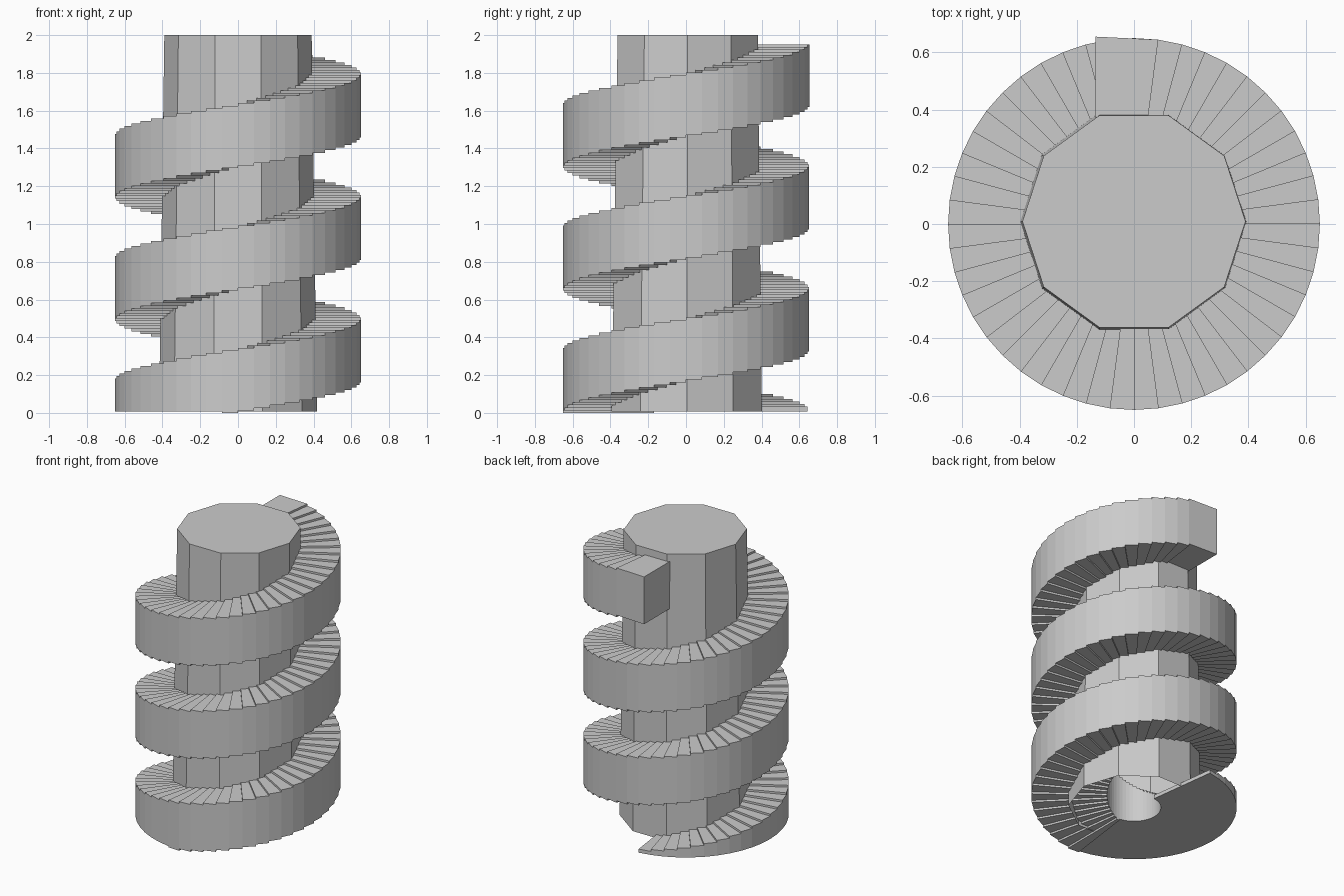
import bpy
import bmesh
from math import radians, cos, sin

cube = bpy.data.objects.get("Cube")
if cube:
    bpy.data.objects.remove(cube, do_unlink=True)

GREY = (0.6, 0.6, 0.6, 1.0)
grey = bpy.data.materials.new("plain grey")
grey.use_nodes = True
grey.diffuse_color = GREY
grey.node_tree.nodes["Principled BSDF"].inputs["Base Color"].default_value = GREY

INNER, OUTER = 0.17, 0.65      # radii of the stair
STEP_ANGLE = 7.5               # degrees per step
RISE, DEPTH = 0.0135, 0.33     # step rise and step block height
FLOOR = 0.008                  # lowest steps are cut off here
FIRST, LAST = -22, 120         # step 0 is the first uncut one
START = 262.5


def make_object(name, bm):
    bmesh.ops.recalc_face_normals(bm, faces=bm.faces)
    mesh = bpy.data.meshes.new(name)
    bm.to_mesh(mesh)
    bm.free()
    mesh.materials.append(grey)
    obj = bpy.data.objects.new(name, mesh)
    bpy.context.collection.objects.link(obj)
    return obj


def polar(radius, degrees):
    a = radians(degrees)
    return radius * cos(a), radius * sin(a)


def prism(bm, outline, low, high):
    """Closed upright block over a plan outline."""
    base = [bm.verts.new((x, y, low)) for x, y in outline]
    top = [bm.verts.new((x, y, high)) for x, y in outline]
    bm.faces.new(base[::-1])
    bm.faces.new(top)
    n = len(outline)
    for i in range(n):
        j = (i + 1) % n
        bm.faces.new((base[i], base[j], top[j], top[i]))


# Spiral stair: wedge blocks, each one rise above the one before
bm = bmesh.new()
for i in range(FIRST, LAST):
    a = START + i * STEP_ANGLE
    b = a + STEP_ANGLE
    outline = [polar(INNER, a), polar(OUTER, a), polar(OUTER, b), polar(INNER, b)]
    low = i * RISE if i >= 0 else FLOOR
    prism(bm, outline, low, i * RISE + DEPTH)
make_object("spiral_steps", bm)

# Square-ended landing block at the top of the stair
bm = bmesh.new()
a = START + LAST * STEP_ANGLE
outline = [polar(INNER, a), polar(OUTER, a), (-0.135, 0.655), (-0.135, INNER)]
prism(bm, outline, LAST * RISE, LAST * RISE + DEPTH)
make_object("top_landing", bm)

# Ten-sided tapered column, closed on top and open below
bm = bmesh.new()
rings = []
for radius, offset, z in ((0.418, 0.004, FLOOR), (0.39, 0.009, 2.0)):
    ring = []
    for k in range(10):
        x, y = polar(radius, k * 36)
        ring.append(bm.verts.new((x, y + offset, z)))
    rings.append(ring)
for k in range(10):
    j = (k + 1) % 10
    bm.faces.new((rings[0][k], rings[0][j], rings[1][j], rings[1][k]))
bm.faces.new(rings[1])
make_object("central_column", bm)
